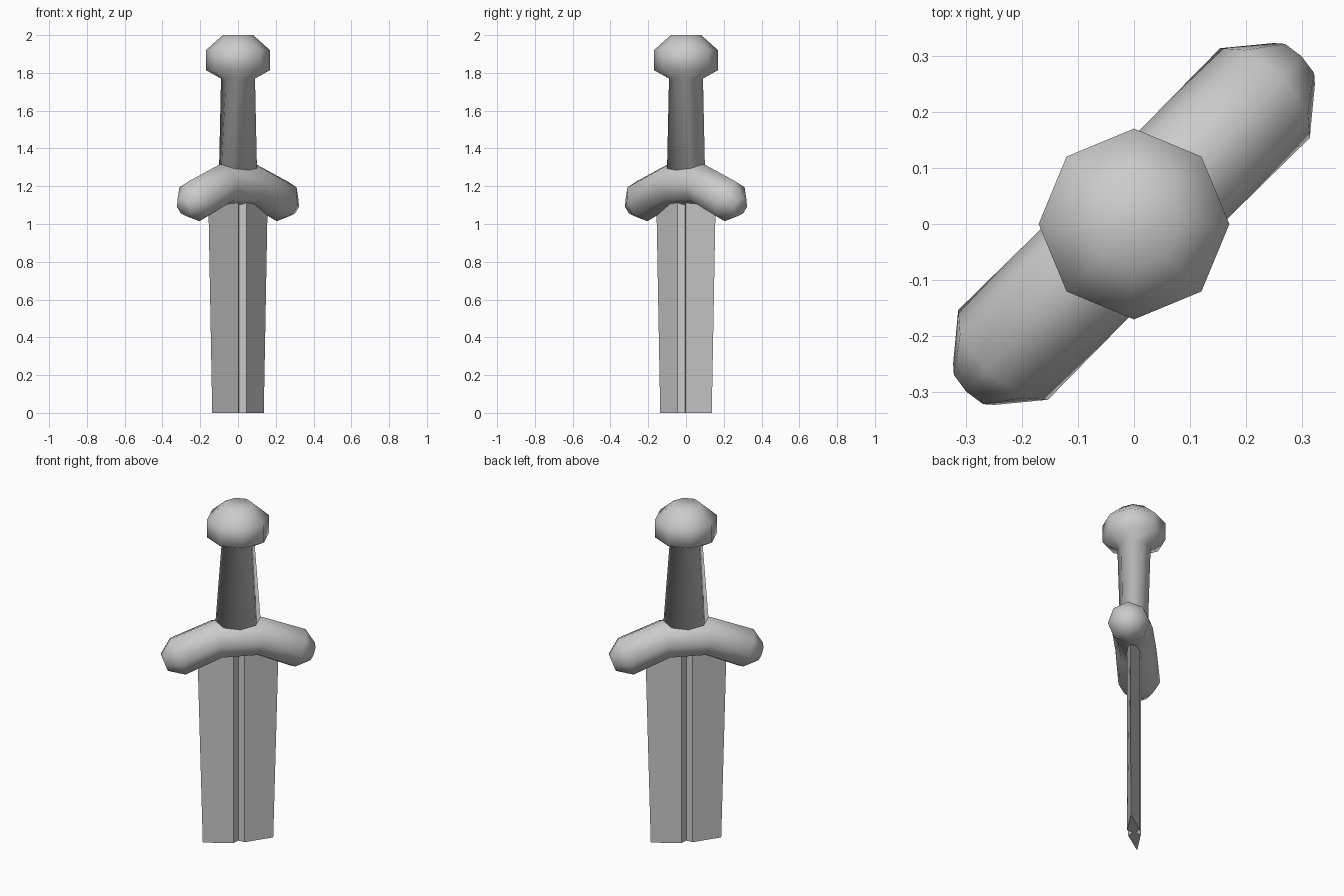
import bpy, bmesh
from math import cos, sin, pi, radians
from mathutils import Matrix, Vector

if "Cube" in bpy.data.objects:
    bpy.data.objects.remove(bpy.data.objects["Cube"])

TURN = Matrix.Rotation(radians(45), 4, 'Z')   # sword is built along x, then turned


def loft(name, rings, smooth):
    """Skin a list of equal-length point rings and cap both ends."""
    bm = bmesh.new()
    loops = [[bm.verts.new(TURN @ Vector(p)) for p in ring] for ring in rings]
    n = len(loops[0])
    for a, b in zip(loops, loops[1:]):
        for i in range(n):
            j = (i + 1) % n
            bm.faces.new((a[i], a[j], b[j], b[i]))
    bm.faces.new(loops[0][::-1])
    bm.faces.new(loops[-1])
    bmesh.ops.recalc_face_normals(bm, faces=bm.faces)
    for f in bm.faces:
        f.smooth = smooth
    me = bpy.data.meshes.new(name)
    bm.to_mesh(me)
    bm.free()
    ob = bpy.data.objects.new(name, me)
    bpy.context.collection.objects.link(ob)
    return ob


def oval(rx, ry, z):
    return [(rx * cos(i * pi / 4), ry * sin(i * pi / 4), z) for i in range(8)]


def tube_ring(s, z, r, tilt):
    """Octagon across the guard, leaning by tilt so it stays square to the arm."""
    t = radians(tilt)
    return [(s + r * sin(i * pi / 4) * sin(t), r * cos(i * pi / 4),
             z + r * sin(i * pi / 4) * cos(t)) for i in range(8)]


# Blade: diamond section with a V groove down each face
def blade_ring(w, z):
    half = [(w, 0), (0.03, 0.034), (0, 0.008), (-0.03, 0.034)]
    return [(x, y, z) for x, y in half] + [(-x, -y, z) for x, y in half]


loft("blade", [blade_ring(0.193, 0), blade_ring(0.223, 1.16)], False)

# Guard: octagonal bar with drooping, rounded arms
arm = [(0.115, 1.207, 0.111, 10.5), (0.33, 1.12, 0.113, 21), (0.404, 1.09, 0.052, 21)]
left = [tube_ring(-s, z, r, -t) for s, z, r, t in reversed(arm)]
right = [tube_ring(s, z, r, t) for s, z, r, t in arm]
loft("guard", left + right, True)

# Handle: grip flaring to an oval at the guard, with a faceted round pommel
loft("grip_and_pommel", [
    oval(0.127, 0.075, 1.26),
    oval(0.09, 0.09, 1.77),
    oval(0.17, 0.17, 1.815),
    oval(0.17, 0.17, 1.92),
    oval(0.08, 0.08, 2.0),
], True)
